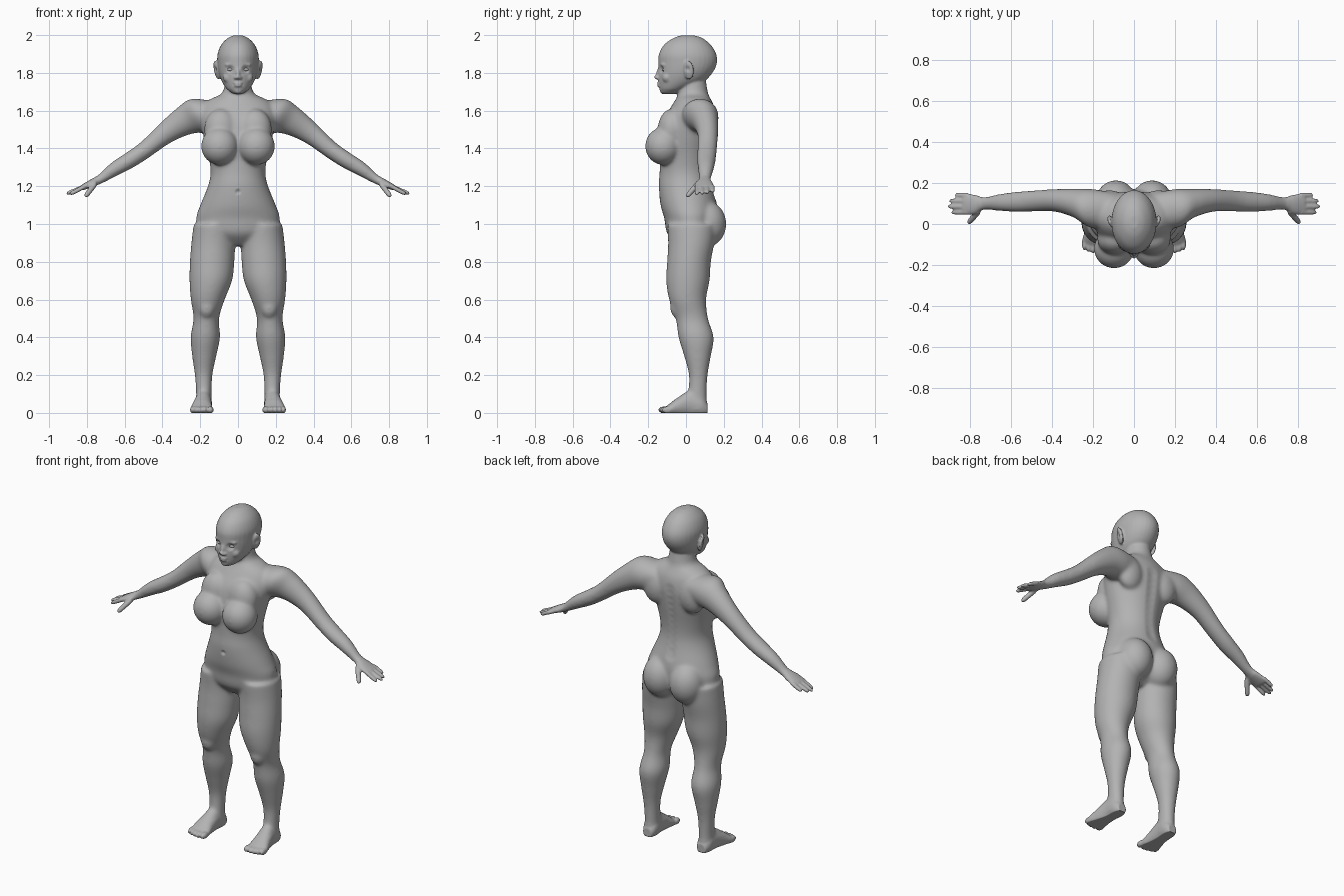
import bpy, bmesh, math
from mathutils import Vector, Matrix, Euler

cube = bpy.data.objects.get("Cube")
if cube:
    bpy.data.objects.remove(cube, do_unlink=True)

grey = bpy.data.materials.new("plain_grey")
grey.use_nodes = True
grey.diffuse_color = (0.45, 0.45, 0.45, 1)
grey.node_tree.nodes["Principled BSDF"].inputs["Base Color"].default_value = grey.diffuse_color

bm = bmesh.new()


def smooth_rows(rows, steps=5):
    """Catmull-Rom interpolation of section rows."""
    out = []
    last = len(rows) - 1
    for i in range(last):
        around = [rows[min(max(i + k, 0), last)] for k in (-1, 0, 1, 2)]
        for s in range(steps):
            t = s / steps
            out.append([b + (c - a) * t / 2 + (a - 2.5 * b + 2 * c - d / 2) * t * t
                        + (1.5 * (b - c) + (d - a) / 2) * t ** 3
                        for a, b, c, d in zip(*around)])
    return out + [list(rows[last])]


def skin(sections, sides=32):
    """Closed skin over elliptical sections (centre, half axis, half axis)."""
    rings = []
    for centre, u, v in sections:
        angles = [math.tau * k / sides for k in range(sides)]
        rings.append([bm.verts.new(centre + u * math.cos(a) + v * math.sin(a)) for a in angles])
    for lower, upper in zip(rings, rings[1:]):
        for k in range(sides):
            j = (k + 1) % sides
            bm.faces.new((lower[k], lower[j], upper[j], upper[k]))
    bm.faces.new(rings[0])
    bm.faces.new(rings[-1])


def loft(rows, along_y=False):
    """Rows: position, near side, far side, half width, optional middle x."""
    sections = []
    for pos, low, high, width, *mid in smooth_rows(rows):
        x, centre, half = (mid[0] if mid else 0), (low + high) / 2, (high - low) / 2
        place = (x, pos, centre) if along_y else (x, centre, pos)
        depth = (0, 0, half) if along_y else (0, half, 0)
        sections.append((Vector(place), Vector((width, 0, 0)), Vector(depth)))
    skin(sections)


def tube(rows):
    """Rows: x, y, z, half width, half thickness."""
    direction = Vector(rows[-1][:3]) - Vector(rows[0][:3])
    direction.normalize()
    up = direction.cross(Vector((0, 1, 0))).normalized()
    side = up.cross(direction)
    skin([(Vector(r[:3]), side * r[3], up * r[4]) for r in smooth_rows(rows)])


def ball(place, size, tilt=(0, 0, 0)):
    matrix = Matrix.LocRotScale(Vector(place), Euler(tilt), Vector(size))
    bmesh.ops.create_uvsphere(bm, u_segments=24, v_segments=16, radius=1, matrix=matrix)


def finger(base, tip, radius):
    a, b = Vector(base), Vector(tip)
    tube([(*a.lerp(b, t), radius * r, radius * r)
          for t, r in ((0, 1), (0.45, 1), (0.85, 0.9), (1, 0.5))])


# Left arm and hand
tube([(.10, .07, 1.59, .08, .07), (.20, .075, 1.575, .095, .1), (.28, .10, 1.548, .072, .08),
      (.38, .115, 1.485, .056, .06), (.49, .112, 1.395, .052, .047),
      (.57, .108, 1.34, .05, .044), (.655, .105, 1.29, .042, .038), (.73, .1, 1.237, .032, .025),
      (.78, .095, 1.213, .048, .02), (.83, .098, 1.19, .054, .014)])
for y, reach, drop in ((.057, .89, 1.157), (.085, .908, 1.16), (.113, .90, 1.163), (.141, .873, 1.17)):
    finger((.81, y, 1.2), (reach, y, drop), .0115)
finger((.755, .065, 1.215), (.808, .004, 1.145), .0145)

# Left leg
loft([(1.0, -.1, .16, .11, .125), (.9, -.095, .15, .116, .131), (.8, -.1, .132, .118, .137),
      (.7, -.105, .125, .113, .144), (.6, -.09, .107, .09, .16), (.5, -.055, .117, .068, .168),
      (.4, -.04, .147, .078, .173), (.3, -.01, .132, .064, .179), (.2, .015, .115, .047, .182),
      (.1, .01, .11, .041, .181), (.02, 0, .112, .043, .182)])
ball((.165, -.045, .56), (.045, .04, .06))

# Left foot with toes
loft([(.114, -.01, .05, .028, .18), (.08, -.02, .1, .043, .181), (.02, -.02, .12, .045, .184),
      (-.04, -.02, .085, .052, .19), (-.085, -.015, .05, .061, .193), (-.11, -.01, .032, .055, .192)],
     along_y=True)
for x, y, r in ((.147, -.113, .019), (.176, -.116, .014), (.2, -.113, .013), (.222, -.107, .012), (.242, -.098, .012)):
    ball((x, y, .016), (r, .031, .019))

# Left chest, buttock and shoulder blade
ball((.097, -.12, 1.412), (.099, .097, .1))
ball((.09, -.075, 1.5), (.09, .075, .11))
ball((.088, .11, 1.0), (.1, .104, .122))
ball((.12, .11, 1.53), (.08, .055, .1))

# Left ear, brow, cheek and nostril
ball((.113, .014, 1.815), (.011, .03, .052), (0, .2, -.35))
ball((.04, -.122, 1.843), (.032, .014, .009), (0, 0, .25))
ball((.05, -.1, 1.775), (.03, .026, .028))
ball((.012, -.15, 1.774), (.009, .011, .008))

# Mirror the paired parts to the right
copy = bmesh.ops.duplicate(bm, geom=bm.verts[:] + bm.edges[:] + bm.faces[:])
for v in copy["geom"]:
    if isinstance(v, bmesh.types.BMVert):
        v.co.x *= -1

# Torso and neck
loft([(.885, -.04, .07, .07), (.95, -.1, .15, .2), (1.03, -.115, .165, .222),
      (1.1, -.135, .165, .2), (1.2, -.145, .14, .16), (1.27, -.14, .13, .145),
      (1.35, -.14, .135, .155), (1.45, -.14, .15, .18), (1.55, -.12, .16, .2),
      (1.62, -.08, .15, .19), (1.66, -.055, .132, .15), (1.69, -.042, .118, .088),
      (1.74, -.04, .108, .07), (1.8, -.03, .1, .065)])

# Head
loft([(1.687, -.128, -.06, .028), (1.715, -.14, .01, .06), (1.755, -.146, .095, .086),
      (1.8, -.146, .14, .102), (1.85, -.146, .163, .109), (1.9, -.143, .16, .108),
      (1.95, -.115, .13, .088), (1.985, -.065, .085, .053), (1.999, -.02, .04, .02)])

# Nose, lips and chin
ball((0, -.143, 1.803), (.011, .014, .034), (-.25, 0, 0))
ball((0, -.155, 1.778), (.012, .015, .012))
for z, width in ((1.745, .025), (1.732, .021)):
    ball((0, -.141, z), (width, .013, .0065))
ball((0, -.126, 1.703), (.026, .016, .017))
bmesh.ops.recalc_face_normals(bm, faces=bm.faces)

# Fuse everything into one skin
mesh = bpy.data.meshes.new("body")
bm.to_mesh(mesh)
body = bpy.data.objects.new("body", mesh)
bpy.context.collection.objects.link(body)
fuse = body.modifiers.new("fuse", "REMESH")
fuse.mode = "VOXEL"
fuse.voxel_size = 0.006
fused = bpy.data.meshes.new_from_object(body.evaluated_get(bpy.context.evaluated_depsgraph_get()))
body.modifiers.clear()
bm.clear()
bm.from_mesh(fused)

# Soften the large forms strongly, the small ones lightly
fine, broad = [], []
for v in bm.verts:
    small = v.co.z > 1.71 or abs(v.co.x) > .75 or v.co.z < .07
    (fine if small else broad).append(v)
for verts, passes in ((broad, 22), (fine, 2)):
    for _ in range(passes):
        bmesh.ops.smooth_vert(bm, verts=verts, factor=.5,
                              use_axis_x=True, use_axis_y=True, use_axis_z=True)

# Press in eye sockets, mouth corners, ear bowls, navel and spine
dents = [((0, -.145, 1.17), .018, (0, .01, 0))]
dents += [((0, .15, 1.16 + .04 * k), .045, (0, -.005, 0)) for k in range(11)]
for s in (-1, 1):
    dents += [((s * .04, -.133, 1.818), .028, (0, .014, 0)),
              ((s * .026, -.142, 1.738), .01, (0, .004, 0)),
              ((s * .125, .008, 1.82), .022, (-s * .008, 0, 0))]
for v in bm.verts:
    for place, radius, push in dents:
        gap = (v.co - Vector(place)).length / radius
        if gap < 1:
            v.co += Vector(push) * (1 - gap * gap) ** 2
    v.co.z = max(v.co.z, 0)
for f in bm.faces:
    f.smooth = True
bm.to_mesh(mesh)
mesh.materials.clear()
mesh.materials.append(grey)
bm.free()

# Eyes
for side, name in ((1, "left_eye"), (-1, "right_eye")):
    bm = bmesh.new()
    ball((side * .04, -.111, 1.818), (.021, .017, .01), (0, 0, side * .25))
    for f in bm.faces:
        f.smooth = True
    eye_mesh = bpy.data.meshes.new(name)
    bm.to_mesh(eye_mesh)
    bm.free()
    eye_mesh.materials.append(grey)
    bpy.context.collection.objects.link(bpy.data.objects.new(name, eye_mesh))
